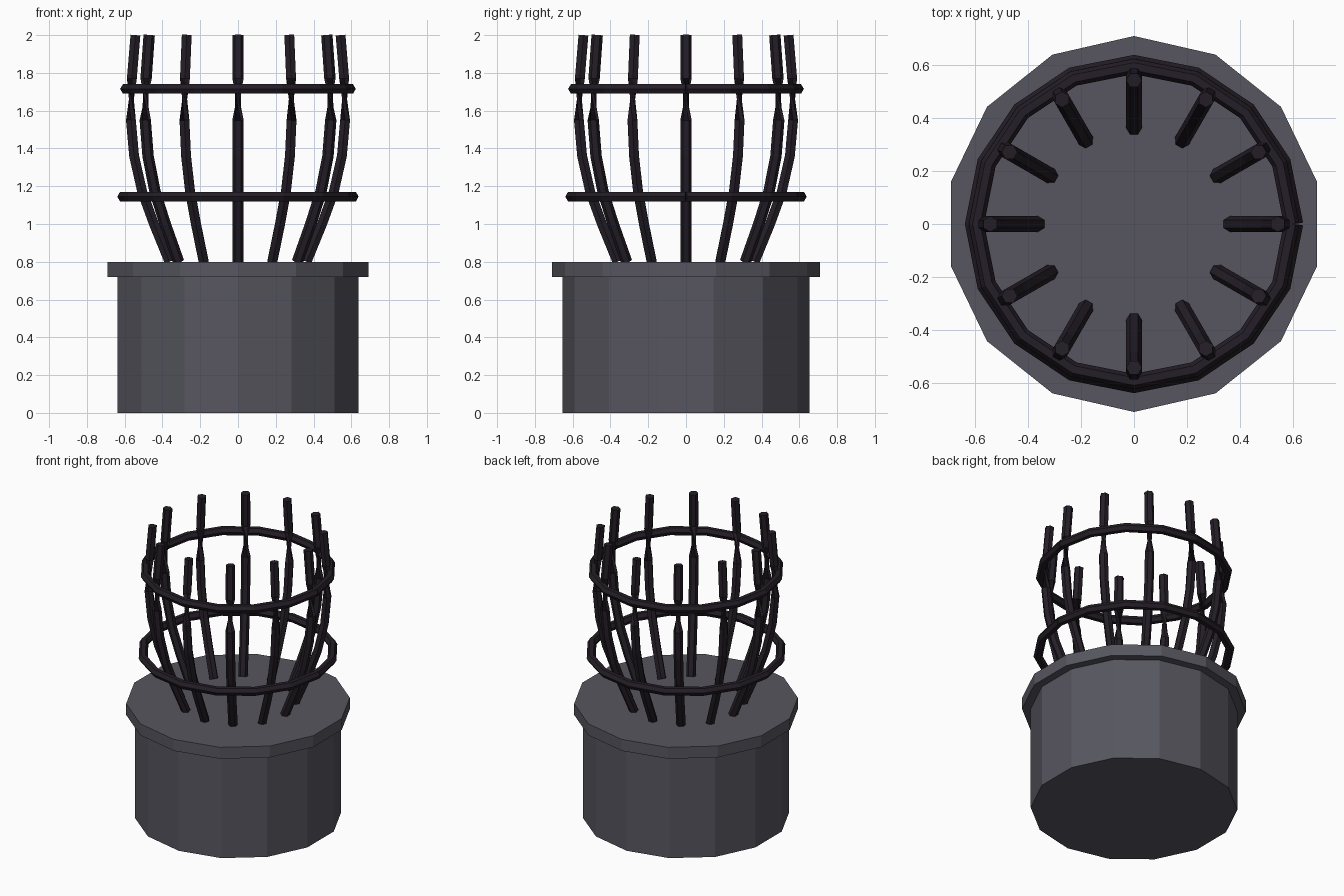
import bpy
from math import sin, cos, pi

if "Cube" in bpy.data.objects:
    bpy.data.objects.remove(bpy.data.objects["Cube"])


def material(name, rgb):
    m = bpy.data.materials.new(name)
    m.diffuse_color = (*rgb, 1)
    m.use_nodes = True
    m.node_tree.nodes["Principled BSDF"].inputs["Base Color"].default_value = m.diffuse_color
    return m


stone = material("grey_stone", (0.095, 0.093, 0.115))
iron = material("dark_iron", (0.018, 0.013, 0.02))


def drum(name, radius, z0, z1):
    bpy.ops.mesh.primitive_cylinder_add(vertices=14, radius=radius, depth=z1 - z0,
                                        location=(0, 0, (z0 + z1) / 2))
    ob = bpy.context.object
    ob.name = name
    ob.data.materials.append(stone)


def tube(name, paths, depth):
    """Hexagonal bars swept along straight-segment paths."""
    cu = bpy.data.curves.new(name, 'CURVE')
    cu.dimensions = '3D'
    cu.twist_mode = 'Z_UP'
    cu.bevel_depth = depth
    cu.bevel_resolution = 1
    cu.use_fill_caps = True
    for path in paths:
        sp = cu.splines.new('POLY')
        sp.points.add(len(path) - 1)
        for p, co in zip(sp.points, path):
            p.co = (*co, 1)
        sp.use_smooth = False
    cu.materials.append(iron)
    ob = bpy.data.objects.new(name, cu)
    bpy.context.collection.objects.link(ob)
    bpy.ops.object.select_all(action='DESELECT')
    ob.select_set(True)
    bpy.context.view_layer.objects.active = ob
    bpy.ops.object.convert(target='MESH')


# Pedestal and its rim
drum("pedestal", 0.655, 0, 0.72)
drum("pedestal_rim", 0.71, 0.72, 0.80)

# Twelve upright bars that bulge outward (radius, height); the twist pinches them near the top
profile = [(0.363, 0.80), (0.445, 1.0), (0.507, 1.17), (0.55, 1.36),
           (0.567, 1.55), (0.562, 1.77), (0.543, 2.0)]
angles = [i * pi / 6 for i in range(12)]
tube("cage_bars", [[(r * cos(a), r * sin(a), z) for r, z in profile] for a in angles], 0.03)

# Two open hoops whose ends meet on the right side
for name, r, z in (("lower_hoop", 0.61, 1.145), ("upper_hoop", 0.595, 1.715)):
    tube(name, [[(r * cos(i * pi / 8), r * sin(i * pi / 8), z) for i in range(17)]], 0.029)
